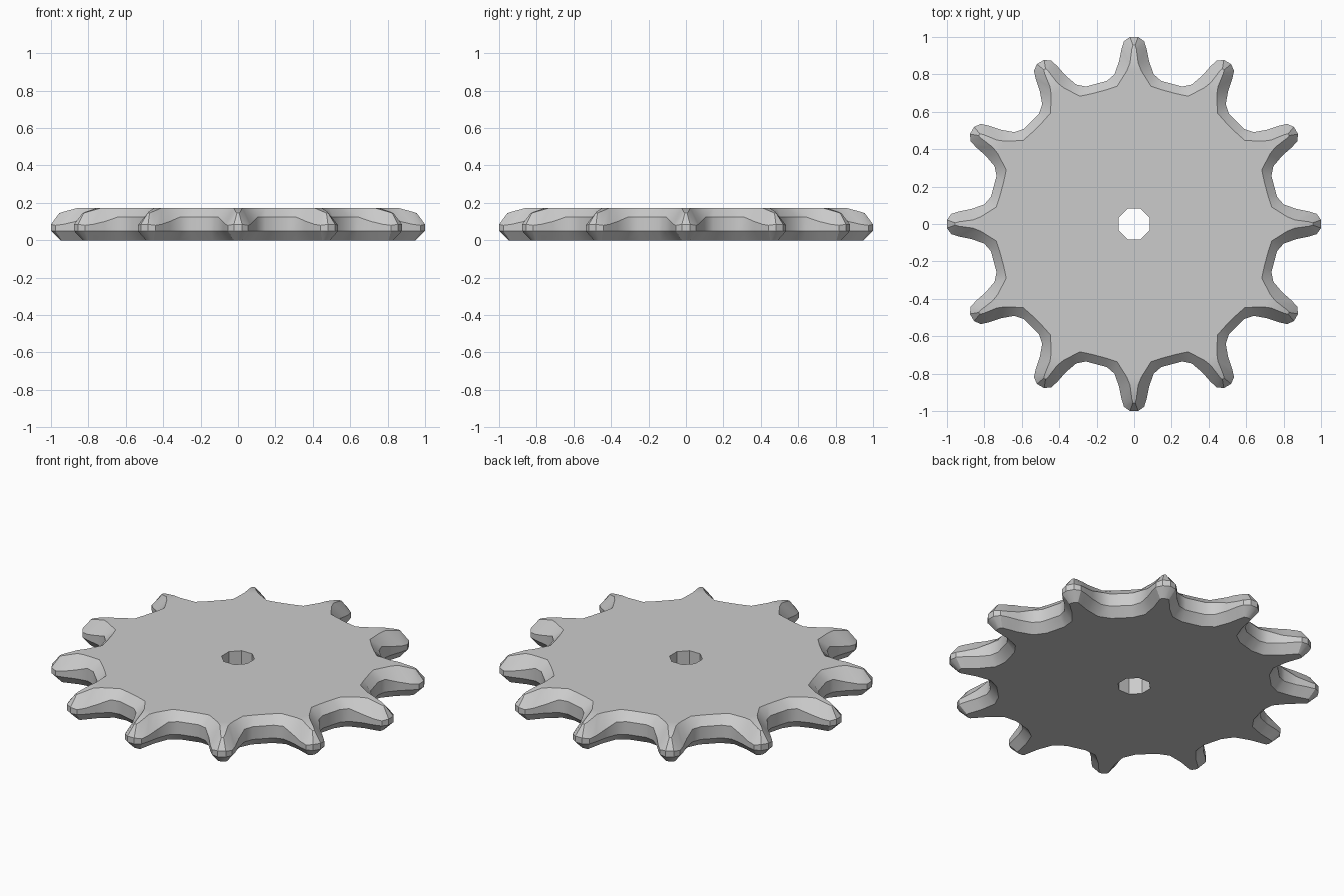
import bpy
import bmesh
from math import cos, sin, pi, radians

cube = bpy.data.objects.get("Cube")
if cube:
    bpy.data.objects.remove(cube, do_unlink=True)

TEETH = 12
HEIGHT = 0.172
RIM_LOW = 0.05

# Half a tooth, tip to valley: distance out, half width, height
RIM = [(1.0, 0.022, 0.085), (0.977, 0.054, 0.08), (0.935, 0.067, 0.085),
       (0.87, 0.08, 0.1), (0.80, 0.105, 0.125), (0.765, 0.145, 0.125)]
TOP = [(0.956, 0.006, 0.145), (0.935, 0.012, 0.152), (0.86, 0.022, HEIGHT),
       (0.82, 0.038, HEIGHT), (0.737, 0.09, HEIGHT), (0.717, 0.15, HEIGHT)]
BASE = [(0.95, 0.012, 0), (0.943, 0.024, 0), (0.905, 0.032, 0),
        (0.85, 0.043, 0), (0.765, 0.075, 0), (0.722, 0.135, 0)]
N = len(RIM)


def ring(bm, half):
    """Mirror the half tooth and repeat it around the wheel."""
    tooth = [(x, -y, z) for x, y, z in reversed(half)] + half
    verts = []
    for i in range(TEETH):
        a = 2 * pi * i / TEETH
        for x, y, z in tooth:
            verts.append(bm.verts.new((x * cos(a) - y * sin(a),
                                       x * sin(a) + y * cos(a), z)))
    return verts


def bridge(bm, lower, upper):
    n = len(lower)
    for i in range(n):
        j = (i + 1) % n
        bm.faces.new((lower[i], lower[j], upper[j], upper[i]))


def loop_edges(bm, verts):
    edges = []
    for a, b in zip(verts, verts[1:] + verts[:1]):
        edges.append(bm.edges.get((a, b)) or bm.edges.new((a, b)))
    return edges


bm = bmesh.new()

# Rim: lower chamfer, upright wall, upper chamfer
base = ring(bm, BASE)
low = ring(bm, [(x, y, RIM_LOW) for x, y, z in RIM])
rim = ring(bm, RIM)
top = ring(bm, TOP)
bridge(bm, base, low)
bridge(bm, low, rim)
bridge(bm, rim, top)

# Sloping ridge at each tooth tip, leaving a flat outline for the top
flat = []
for t in range(TEETH):
    tooth = top[t * 2 * N:(t + 1) * 2 * N]
    left, right = tooth[N - 1::-1], tooth[N:]
    for k in range(2):
        bm.faces.new((left[k], right[k], right[k + 1], left[k + 1]))
    flat += tooth[:N - 2] + tooth[N + 2:]

# Axle hole
bore = []
for z in (0, HEIGHT):
    bore.append([bm.verts.new((0.09 * cos(radians(22.5 + 45 * i)),
                               0.09 * sin(radians(22.5 + 45 * i)), z))
                 for i in range(8)])
bridge(bm, bore[0], bore[1])

# Flat top and bottom faces around the hole
for outline, hole in ((base, bore[0]), (flat, bore[1])):
    edges = loop_edges(bm, outline) + loop_edges(bm, hole)
    bmesh.ops.triangle_fill(bm, edges=edges, use_beauty=True)
bmesh.ops.recalc_face_normals(bm, faces=bm.faces)

mesh = bpy.data.meshes.new("sprocket_wheel")
bm.to_mesh(mesh)
bm.free()
wheel = bpy.data.objects.new("sprocket_wheel", mesh)
bpy.context.collection.objects.link(wheel)

# Plain grey metal
grey = bpy.data.materials.new("grey_metal")
grey.use_nodes = True
grey.diffuse_color = (0.6, 0.6, 0.6, 1)
grey.node_tree.nodes["Principled BSDF"].inputs["Base Color"].default_value = (0.6, 0.6, 0.6, 1)
mesh.materials.append(grey)

bpy.context.view_layer.objects.active = wheel
wheel.select_set(True)
bpy.ops.object.shade_smooth_by_angle(angle=radians(30))
